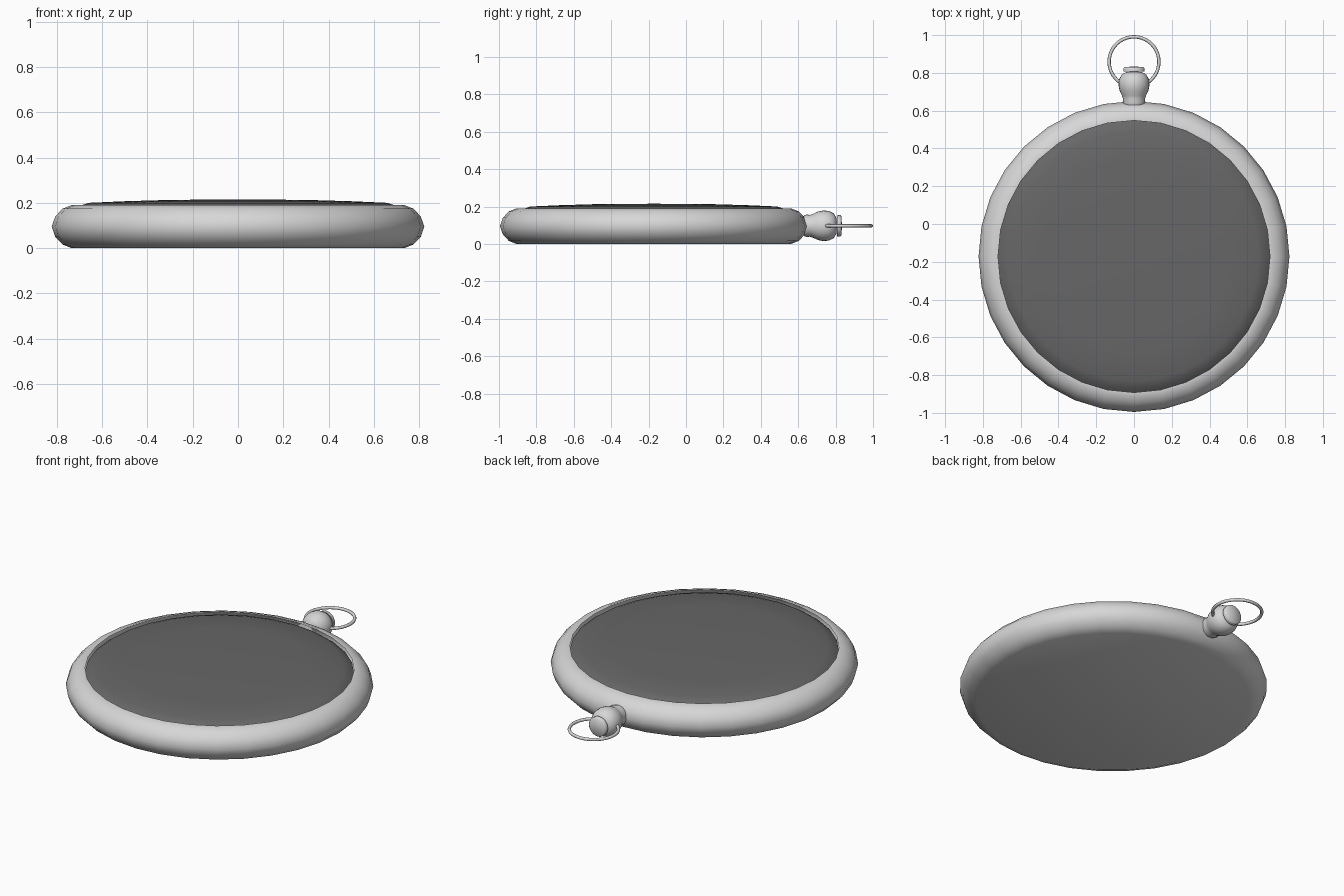
import bpy, bmesh, math
from mathutils import Matrix

if "Cube" in bpy.data.objects:
    bpy.data.objects.remove(bpy.data.objects["Cube"])


def material(name, value):
    mat = bpy.data.materials.new(name)
    mat.diffuse_color = (value, value, value, 1)
    mat.use_nodes = True
    mat.node_tree.nodes["Principled BSDF"].inputs["Base Color"].default_value = mat.diffuse_color
    return mat


grey = material("silver_grey", 0.68)
dark = material("dark_glass_grey", 0.135)

CASE_Y = -0.172   # centre of the round case
MID_Z = 0.097     # height of crown and bow


def lathe(name, profile, segs, matrix, mat=grey, angle=50):
    """Revolve (radius, height) points about local z, then place with matrix."""
    bm = bmesh.new()
    rings = []
    for r, h in profile:
        if r < 1e-6:
            rings.append([bm.verts.new((0, 0, h))])
        else:
            rings.append([bm.verts.new((r * math.cos(2 * math.pi * i / segs),
                                        r * math.sin(2 * math.pi * i / segs), h))
                          for i in range(segs)])
    for a, b in zip(rings, rings[1:]):
        for i in range(segs):
            j = (i + 1) % segs
            if len(a) == 1:
                bm.faces.new((a[0], b[j], b[i]))
            elif len(b) == 1:
                bm.faces.new((a[i], a[j], b[0]))
            else:
                bm.faces.new((a[i], a[j], b[j], b[i]))
    bm.transform(matrix)
    return finish(name, bm, mat, angle)


def finish(name, bm, mat, angle):
    mesh = bpy.data.meshes.new(name)
    bm.to_mesh(mesh)
    bm.free()
    mesh.materials.append(mat)
    obj = bpy.data.objects.new(name, mesh)
    bpy.context.collection.objects.link(obj)
    bpy.ops.object.select_all(action='DESELECT')
    obj.select_set(True)
    bpy.context.view_layer.objects.active = obj
    bpy.ops.object.shade_smooth_by_angle(angle=math.radians(angle))
    return obj


# Case: flat back, rounded band and bezel lip
case_at = Matrix.Translation((0, CASE_Y, 0))
lathe("case", [(0, 0), (0.735, 0), (0.775, 0.016), (0.807, 0.05), (0.823, 0.095),
               (0.807, 0.14), (0.775, 0.174), (0.735, 0.19), (0.72, 0.19)], 32, case_at)

# Crystal: shallow dark dome with a steeper edge
lathe("crystal", [(0.72, 0.17), (0.695, 0.188), (0.66, 0.2), (0.5, 0.207),
                  (0.3, 0.213), (0, 0.215)], 32, case_at, dark)

# Crown parts are turned about the y axis
crown_at = Matrix.Translation((0, 0, MID_Z)) @ Matrix.Rotation(-math.pi / 2, 4, 'X')
lathe("pendant", [(0, 0.62), (0.055, 0.63), (0.06, 0.645), (0.058, 0.662),
                  (0.064, 0.68), (0.076, 0.705), (0.082, 0.735), (0.079, 0.765),
                  (0.066, 0.79), (0.045, 0.803), (0.025, 0.806), (0, 0.806)], 24, crown_at)
lathe("winding_stem", [(0.025, 0.795), (0.025, 0.82)], 16, crown_at)
lathe("winding_button", [(0, 0.808), (0.056, 0.808), (0.057, 0.824),
                         (0.05, 0.831), (0, 0.834)], 24, crown_at)

# Bow: thin ring through the pendant
bm = bmesh.new()
N, M, R, T = 40, 8, 0.132, 0.009
grid = [[bm.verts.new(((R + T * math.cos(q)) * math.cos(p),
                       0.859 + (R + T * math.cos(q)) * math.sin(p),
                       MID_Z + T * math.sin(q)))
         for q in (2 * math.pi * k / M for k in range(M))]
        for p in (2 * math.pi * i / N for i in range(N))]
for i in range(N):
    for k in range(M):
        a, b = grid[i], grid[(i + 1) % N]
        bm.faces.new((a[k], b[k], b[(k + 1) % M], a[(k + 1) % M]))
finish("bow_ring", bm, grey, 60)
